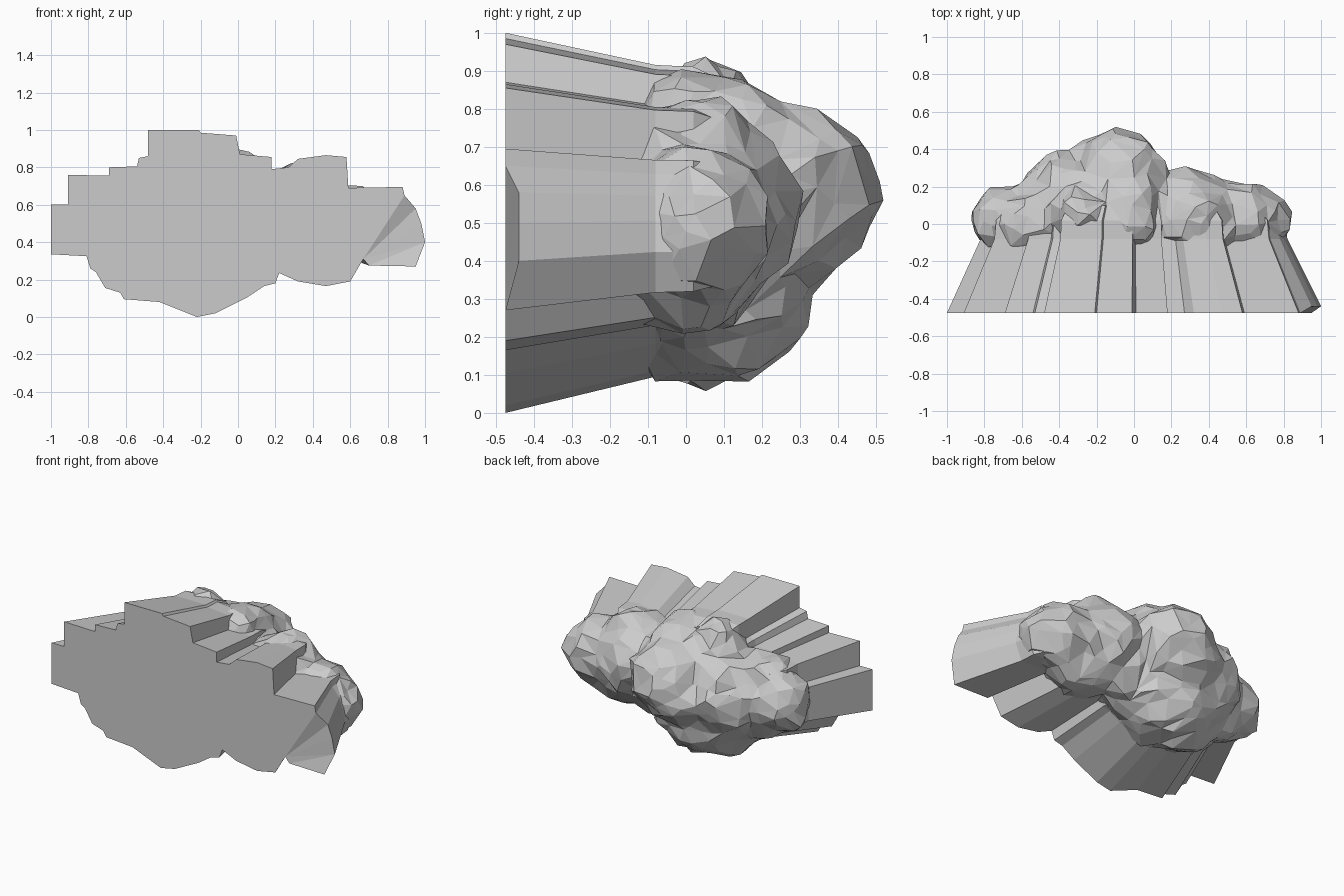
import bpy, bmesh, random
from mathutils import Vector, noise

if "Cube" in bpy.data.objects:
    bpy.data.objects.remove(bpy.data.objects["Cube"])

random.seed(4)

# Stepped front outline (x, z), clockwise from the left end
OUTLINE = [
    (-1, .60), (-.91, .60), (-.91, .76), (-.69, .755), (-.69, .80), (-.54, .805),
    (-.53, .85), (-.48, .86), (-.48, 1), (-.21, 1), (-.20, .985), (-.01, .97),
    (.01, .87), (.18, .855), (.18, .79), (.27, .80), (.32, .845), (.47, .865),
    (.58, .855), (.59, .69), (.88, .695), (.89, .65), (.95, .58), (.98, .50),
    (1, .40), (.95, .27), (.70, .275), (.67, .31), (.60, .19), (.47, .165),
    (.32, .19), (.22, .235), (.20, .18), (.14, .165), (.05, .105), (-.12, .02),
    (-.22, 0), (-.42, .08), (-.61, .095), (-.63, .13), (-.71, .155), (-.76, .24),
    (-.79, .26), (-.81, .325), (-1, .335)]

# Depth and scale of each ring of the tapered body: (y, scale)
RINGS = [(-.475, 1), (-.08, .82), (.02, .81), (.10, .73)]
MID_Z = .53

# Lumps fused into the back: centre, radii
LUMPS = [
    ((-.08, .15, .59), (.27, .34, .26)),    # tallest, centre back
    ((-.15, .13, .48), (.30, .33, .20)),    # tallest, lower half
    ((-.20, .04, .35), (.37, .28, .27)),    # low centre
    ((-.56, .02, .49), (.32, .19, .22)),    # left end
    ((-.36, .10, .50), (.26, .27, .27)),    # left shoulder
    ((-.50, .00, .63), (.27, .18, .13)),    # left top
    ((-.25, .05, .74), (.19, .17, .17)),    # top left
    ((-.03, .05, .73), (.18, .19, .17)),    # top right
    ((.46, .01, .49), (.38, .22, .21)),     # right end
    ((.29, .05, .54), (.25, .25, .22)),     # right shoulder
    ((.33, .00, .66), (.20, .17, .16)),     # right top
    ((.40, .00, .37), (.25, .18, .15)),     # right bottom
    ((.10, .03, .50), (.30, .23, .28)),     # filler between lobes
]


def new_object(name, bm):
    bmesh.ops.recalc_face_normals(bm, faces=bm.faces)
    mesh = bpy.data.meshes.new(name)
    bm.to_mesh(mesh)
    bm.free()
    ob = bpy.data.objects.new(name, mesh)
    bpy.context.collection.objects.link(ob)
    return ob


def apply_modifier(ob, kind, **settings):
    bpy.context.view_layer.objects.active = ob
    mod = ob.modifiers.new(kind.lower(), kind)
    for key, value in settings.items():
        setattr(mod, key, value)
    bpy.ops.object.modifier_apply(modifier=mod.name)


# Tapered body lofted through scaled outlines
def make_body():
    bm = bmesh.new()
    loops = []
    for y, s in RINGS:
        loops.append([bm.verts.new((x * s, y, MID_Z + (z - MID_Z) * s)) for x, z in OUTLINE])
    n = len(OUTLINE)
    for a, b in zip(loops, loops[1:]):
        for i in range(n):
            k = (i + 1) % n
            bm.faces.new((a[i], a[k], b[k], b[i]))
    caps = [bm.faces.new(loops[0]), bm.faces.new(loops[-1])]
    bm.normal_update()
    bmesh.ops.triangulate(bm, faces=caps)
    # Slightly chamfered right tip
    for v in loops[0]:
        if v.co.x > .94 and v.co.z > .35:
            v.co.y += .035
    return new_object("lumpy_body", bm)


# Lumps fused into one faceted mass
def make_lumps():
    bm = bmesh.new()
    for centre, radii in LUMPS:
        made = bmesh.ops.create_icosphere(bm, subdivisions=4, radius=1)
        for v in made["verts"]:
            p = Vector([c + n * r for c, n, r in zip(centre, v.co, radii)])
            v.co = p + v.co * noise.noise(p * 7) * .035
    ob = new_object("back_lumps", bm)
    apply_modifier(ob, 'REMESH', mode='VOXEL', voxel_size=.025)
    apply_modifier(ob, 'SMOOTH', factor=.5, iterations=3)
    apply_modifier(ob, 'DECIMATE', ratio=900 / (2 * len(ob.data.polygons)))
    for v in ob.data.vertices:
        v.co += v.normal * random.uniform(-.012, .018)
    for p in ob.data.polygons:
        p.use_smooth = False
    return ob


body, lumps = make_body(), make_lumps()
apply_modifier(body, 'BOOLEAN', operation='UNION', solver='EXACT', object=lumps)
bpy.data.objects.remove(lumps, do_unlink=True)
